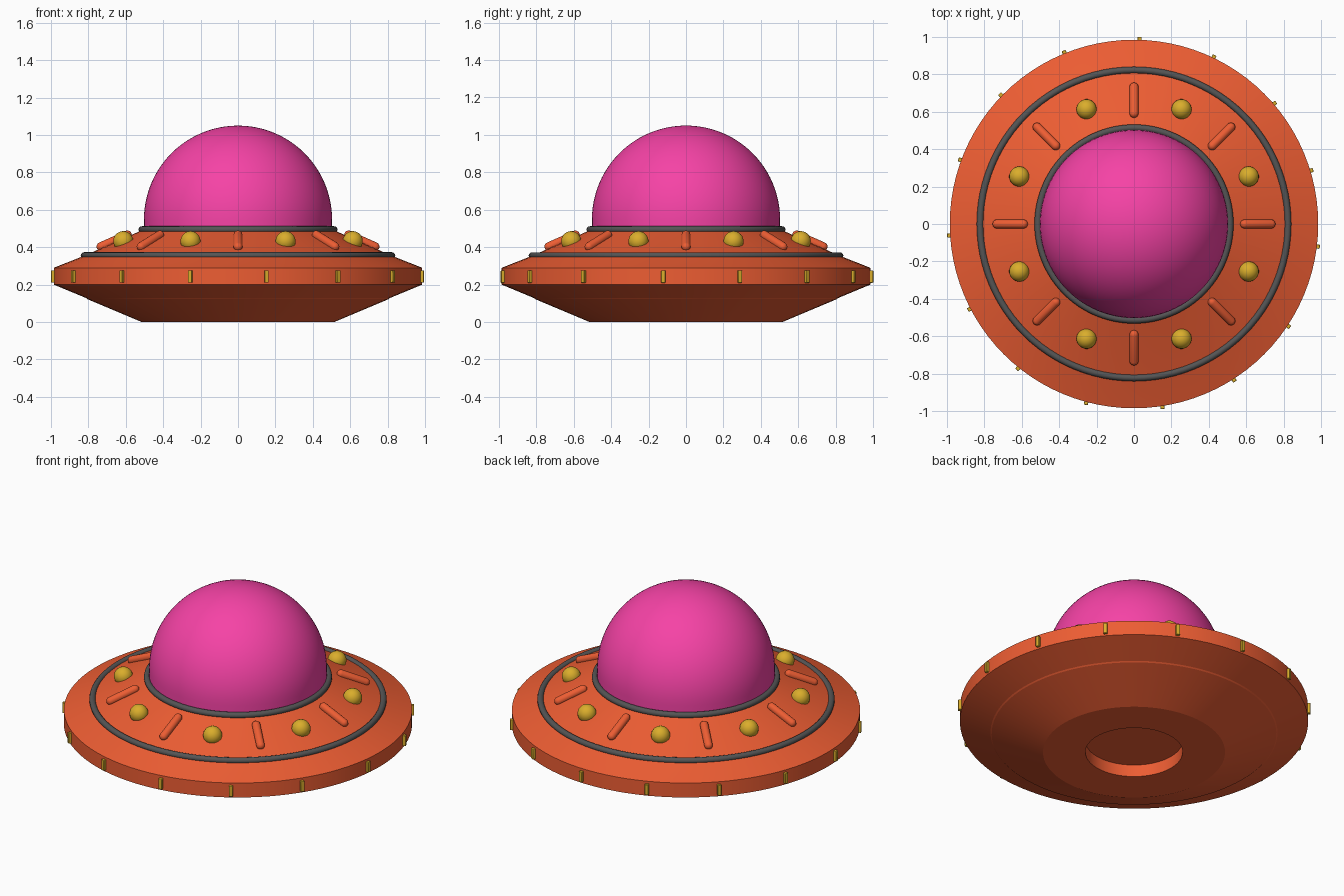
import bpy, math
from mathutils import Matrix, Vector

if "Cube" in bpy.data.objects:
    bpy.data.objects.remove(bpy.data.objects["Cube"])


def material(name, rgb):
    m = bpy.data.materials.new(name)
    m.diffuse_color = (*rgb, 1)
    m.use_nodes = True
    m.node_tree.nodes["Principled BSDF"].inputs["Base Color"].default_value = m.diffuse_color
    return m


ORANGE = material("orange_paint", (0.85, 0.11, 0.033))
PINK = material("pink_glass", (0.92, 0.055, 0.38))
YELLOW = material("yellow_lamp", (0.70, 0.42, 0.025))
DARK = material("dark_trim", (0.09, 0.09, 0.09))


def finish(ob, name, mat, angle=15):
    ob.name = ob.data.name = name
    ob.data.materials.append(mat)
    bpy.ops.object.select_all(action='DESELECT')
    ob.select_set(True)
    bpy.context.view_layer.objects.active = ob
    bpy.ops.object.shade_smooth_by_angle(angle=math.radians(angle))
    return ob


def lathe(name, profile, mat, angle=15, n=96):
    """Spin an (r, z) profile about z; r = 0 gives a single pole vertex."""
    verts, rings, faces = [], [], []
    for r, z in profile:
        k = n if r > 0 else 1
        rings.append([len(verts) + i for i in range(k)])
        verts += [(r * math.cos(math.tau * i / n), r * math.sin(math.tau * i / n), z)
                  for i in range(k)]
    for a, b in zip(rings, rings[1:]):
        for i in range(n):
            j = (i + 1) % n
            quad = [a[i % len(a)], a[j % len(a)], b[j % len(b)], b[i % len(b)]]
            faces.append(list(dict.fromkeys(quad)))
    me = bpy.data.meshes.new(name)
    me.from_pydata(verts, [], faces)
    ob = bpy.data.objects.new(name, me)
    bpy.context.collection.objects.link(ob)
    return finish(ob, name, mat, angle)


def copy_around(ob, angles):
    """Linked copies of a part built at angle 0, turned about z."""
    base, name = ob.matrix_world.copy(), ob.name
    for i, a in enumerate(angles):
        o = ob if i == 0 else ob.copy()
        if i:
            bpy.context.collection.objects.link(o)
        o.name = f"{name}_{i + 1}"
        o.matrix_world = Matrix.Rotation(math.radians(a), 4, 'Z') @ base


# Saucer hull with the round recess underneath
lathe("hull", [(0, 0.075), (0.275, 0.075), (0.275, 0), (0.515, 0), (0.805, 0.122),
               (0.812, 0.128), (0.985, 0.2), (0.985, 0.29), (0.82, 0.355),
               (0.515, 0.49)], ORANGE)

# Dome with a short straight skirt
R, ZC = 0.503, 0.547
lathe("dome", [(R, 0.485)] + [(R * math.cos(t), ZC + R * math.sin(t))
      for t in (math.pi / 2 * i / 24 for i in range(24))] + [(0, ZC + R)], PINK, 40)

# Dark trim rings
for name, r, z in (("outer_ring", 0.823, 0.355), ("dome_ring", 0.514, 0.494)):
    bpy.ops.mesh.primitive_torus_add(major_radius=r, minor_radius=0.018, location=(0, 0, z),
                                     major_segments=96, minor_segments=12)
    finish(bpy.context.object, name, DARK, 60)

# Round lamps on the upper slope
bpy.ops.mesh.primitive_uv_sphere_add(segments=24, ring_count=12, radius=0.054,
                                     location=(0.664, 0, 0.432))
lamp = finish(bpy.context.object, "round_lamp", YELLOW, 60)
bpy.context.view_layer.update()
copy_around(lamp, [22.5 + 45 * i for i in range(8)])

# Raised capsule ribs lying along the slope
RAD, HALF = 0.024, 0.077
cap = [(RAD * math.cos(t), RAD * math.sin(t)) for t in (math.pi / 2 * i / 5 for i in range(5))]
top = [(r, HALF + z) for r, z in cap] + [(0, HALF + RAD)]
rib = lathe("rib", [(r, -z) for r, z in reversed(top)] + top, ORANGE, 60, 16)
slope = Vector((0.305, 0, -0.135))
rib.matrix_world = (Matrix.Translation((0.662, 0, 0.434))
                    @ slope.to_track_quat('Z', 'Y').to_matrix().to_4x4())
bpy.context.view_layer.update()
copy_around(rib, [45 * i for i in range(8)])

# Small rectangular lights around the rim
bpy.ops.mesh.primitive_cube_add(size=1, location=(0.985, 0, 0.243))
light = bpy.context.object
light.scale = (0.032, 0.022, 0.066)
bpy.ops.object.transform_apply(location=False, rotation=False, scale=True)
bev = light.modifiers.new("soft_edges", 'BEVEL')
bev.width, bev.segments = 0.003, 2
finish(light, "rim_light", YELLOW, 30)
bpy.context.view_layer.update()
copy_around(light, [-7 + 23.82 * i for i in range(15)])
